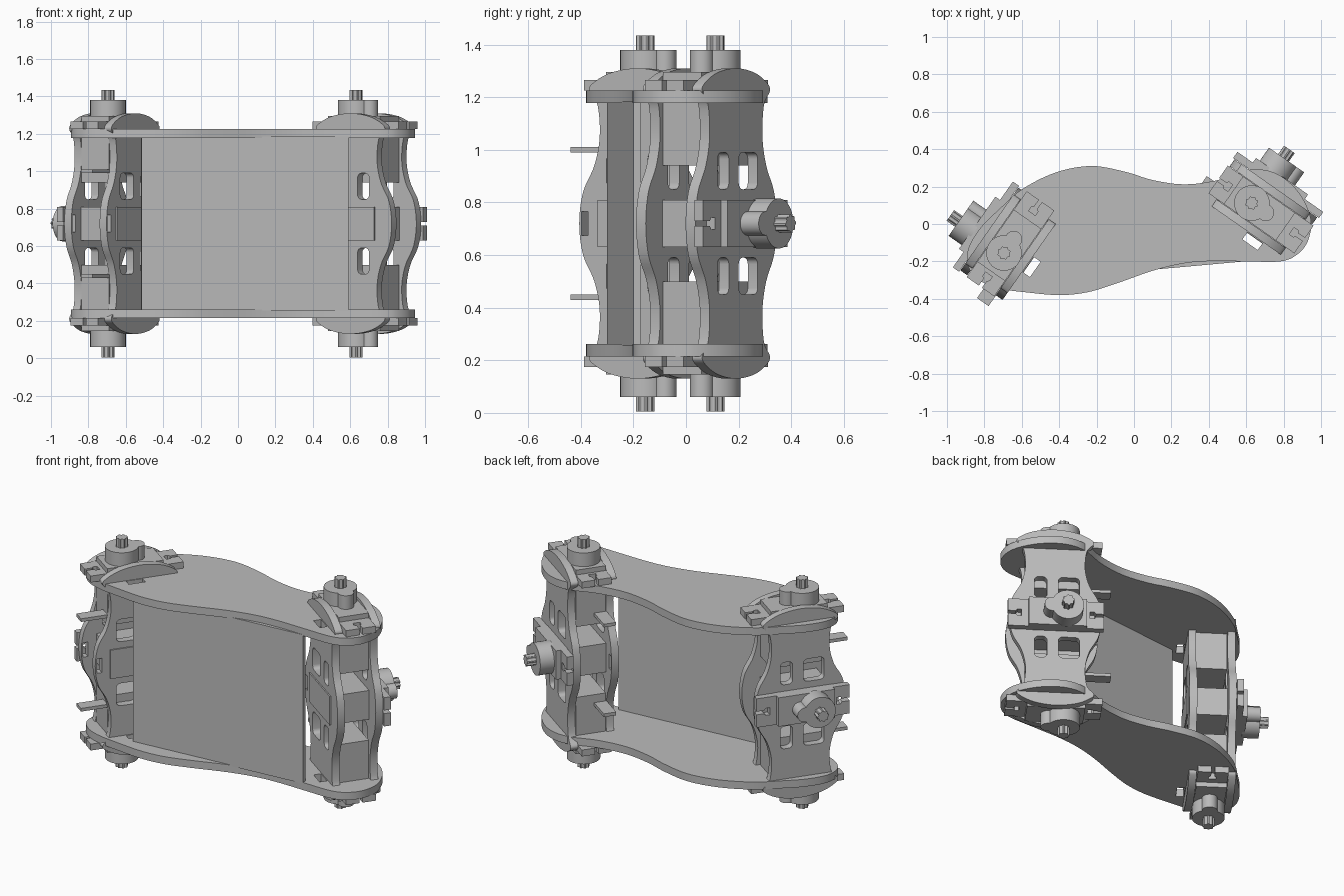
import bpy, bmesh, math
from mathutils import Matrix, Vector

cube = bpy.data.objects.get("Cube")
if cube:
    bpy.data.objects.remove(cube, do_unlink=True)

gray = bpy.data.materials.new("plain gray")
gray.use_nodes = True
gray.diffuse_color = (0.5, 0.5, 0.5, 1)
gray.node_tree.nodes["Principled BSDF"].inputs["Base Color"].default_value = (0.5, 0.5, 0.5, 1)

MID = 0.72          # mid height of the frame
SHEET = 0.045       # sheet thickness


def finish(obj, matrix):
    obj.matrix_world = matrix
    obj.data.materials.clear()
    obj.data.materials.append(gray)
    bpy.ops.object.select_all(action='DESELECT')
    obj.select_set(True)
    bpy.context.view_layer.objects.active = obj
    bpy.ops.object.shade_smooth_by_angle(angle=math.radians(30))


def rounded_loop(points, steps=6):
    """Closed smooth loop through the points."""
    out, n = [], len(points)
    for i in range(n):
        a, b, c, d = (Vector(points[(i + k) % n]) for k in (-1, 0, 1, 2))
        for s in range(steps):
            t = s / steps
            out.append(0.5 * (2 * b + (c - a) * t + (2 * a - 5 * b + 4 * c - d) * t**2
                              + (3 * b - a - 3 * c + d) * t**3))
    return out


def window(cx, cy, w, h, r=0.0):
    """Rectangle with rounded corners."""
    pts = []
    for k, (sx, sy) in enumerate(((1, 1), (-1, 1), (-1, -1), (1, -1))):
        for j in range(5 if r else 1):
            ang = math.pi / 2 * (k + j / 4)
            pts.append(Vector((cx + sx * (w / 2 - r) + r * math.cos(ang),
                               cy + sy * (h / 2 - r) + r * math.sin(ang))))
    return pts


def sheet(name, loops, thickness, matrix):
    """Flat sheet from an outline and hole loops, centred on its own z."""
    cu = bpy.data.curves.new(name, 'CURVE')
    cu.dimensions, cu.fill_mode, cu.extrude = '2D', 'BOTH', thickness / 2
    for loop in loops:
        sp = cu.splines.new('POLY')
        sp.points.add(len(loop) - 1)
        for p, v in zip(sp.points, loop):
            p.co = (v[0], v[1], 0, 1)
        sp.use_cyclic_u = True
    tmp = bpy.data.objects.new(name, cu)
    bpy.context.collection.objects.link(tmp)
    dg = bpy.context.evaluated_depsgraph_get()
    me = bpy.data.meshes.new_from_object(tmp.evaluated_get(dg))
    bpy.data.objects.remove(tmp, do_unlink=True)
    obj = bpy.data.objects.new(name, me)
    bpy.context.collection.objects.link(obj)
    finish(obj, matrix)


def box(name, lo, hi, matrix):
    lo, hi = Vector(lo), Vector(hi)
    bm = bmesh.new()
    size = hi - lo
    bmesh.ops.create_cube(bm, size=1, matrix=Matrix.Translation((lo + hi) / 2)
                          @ Matrix.Diagonal((*size, 1)))
    me = bpy.data.meshes.new(name)
    bm.to_mesh(me)
    bm.free()
    obj = bpy.data.objects.new(name, me)
    bpy.context.collection.objects.link(obj)
    finish(obj, matrix)


def disc(radius, cx=0, sides=40, teeth=0):
    """Circle, or a toothed ring when the tooth depth is given."""
    return [Vector((cx + (radius - teeth * (i // 2 % 2)) * math.cos(math.tau * i / sides),
                    (radius - teeth * (i // 2 % 2)) * math.sin(math.tau * i / sides)))
            for i in range(sides)]


def up(z):
    return Matrix.Translation((0, 0, z))


def servo(name, matrix):
    """Motor whose shaft tip is at the local origin and points along +z."""
    box(name + "_case", (-0.12, -0.09, -0.495), (0.22, 0.09, -0.14), matrix)
    # mounting flange with a keyhole notch at each end
    half = [(0.28, -0.09), (0.28, -0.01), (0.235, -0.01), (0.225, -0.022), (0.2, -0.022)]
    side = half + [(x, -y) for x, y in reversed(half)]
    ears = side + [(-x, -y) for x, y in side]
    sheet(name + "_flange", [[(x + 0.06, y) for x, y in ears]], 0.04, matrix @ up(-0.19))
    sheet(name + "_gear_housing", [disc(0.095)], 0.1, matrix @ up(-0.105))
    sheet(name + "_idler_housing", [disc(0.045, 0.09)], 0.1, matrix @ up(-0.105))
    sheet(name + "_shaft", [disc(0.035, sides=32, teeth=0.006)], 0.08, matrix @ up(-0.04))


# wavy upright: quarter profile (half width, height), mirrored to a full loop
quarter = [(0.27, 0), (0.252, 0.12), (0.2, 0.22), (0.175, 0.33), (0.185, 0.45),
           (0.225, 0.505), (0.2, 0.538), (0.12, 0.574), (0, 0.59)]
top_half = quarter + [(-x, z) for x, z in reversed(quarter[:-1])]
full = top_half + [(x, -z) for x, z in reversed(top_half[1:-1])]
upright = [rounded_loop([(x + 0.06, z) for x, z in full])]
for s in (1, -1):
    upright.append(window(-0.02, s * 0.2, 0.125, 0.14, 0.025))
    upright.append(window(0.145, s * 0.2, 0.075, 0.14, 0.025))
upright.append(window(-0.185, 0, 0.03, 0.09))

# hip modules, one at each end
turn_x = Matrix.Rotation(math.pi / 2, 4, 'X')
modules = {"right": ((-0.695, -0.155), 55, 0.024), "left": ((0.63, 0.112), -35, 0.12)}
slots = []
for side_name, (pos, angle, slot_x) in modules.items():
    frame = Matrix.Translation((*pos, MID)) @ Matrix.Rotation(math.radians(angle), 4, 'Z')
    for part, y in (("inner", -0.115), ("outer", 0.115)):
        sheet(f"{side_name}_{part}_upright", upright, SHEET,
              frame @ Matrix.Translation((0, y, 0)) @ turn_x)
    servo(side_name + "_top_servo", frame @ up(0.715))
    servo(side_name + "_bottom_servo",
          frame @ Matrix.Rotation(math.pi, 4, 'X') @ up(0.715))
    servo(side_name + "_outer_servo",
          frame @ Matrix.Rotation(-math.pi / 2, 4, 'X') @ up(0.35))
    # thin tabs sticking out between the uprights
    for label, z in (("upper", 0.28), ("lower", -0.28)):
        box(f"{side_name}_{label}_tab", (-0.28, -0.095, z - 0.01), (0.0, -0.02, z + 0.01), frame)
    slots.append([(frame @ v.to_3d()).to_2d() for v in window(slot_x, -0.165, 0.1, 0.045)])

# curved top and bottom decks
deck = [(-0.23, 0.31), (-0.05, 0.28), (0.1, 0.235), (0.27, 0.212), (0.45, 0.235), (0.62, 0.29),
        (0.76, 0.27), (0.88, 0.17), (0.945, 0.03), (0.93, -0.09), (0.87, -0.165), (0.78, -0.2),
        (0.6, -0.2), (0.42, -0.198), (0.27, -0.21), (0.1, -0.25), (-0.1, -0.32), (-0.25, -0.365),
        (-0.4, -0.38), (-0.58, -0.365), (-0.72, -0.345), (-0.82, -0.305), (-0.885, -0.23),
        (-0.885, -0.13), (-0.82, -0.02), (-0.72, 0.08), (-0.6, 0.185), (-0.42, 0.275)]
for label, z in (("bottom", 0.238), ("top", 1.202)):
    sheet(label + "_deck", [rounded_loop(deck)] + slots, SHEET + 0.002, up(z))

# upright wall between the decks
a, b = Vector((-0.515, -0.3)), Vector((0.59, -0.2))
back = Vector((a.y - b.y, b.x - a.x)).normalized() * 0.03
sheet("front_wall", [[a, b, b + back, a + back]], 0.93, up(MID))
